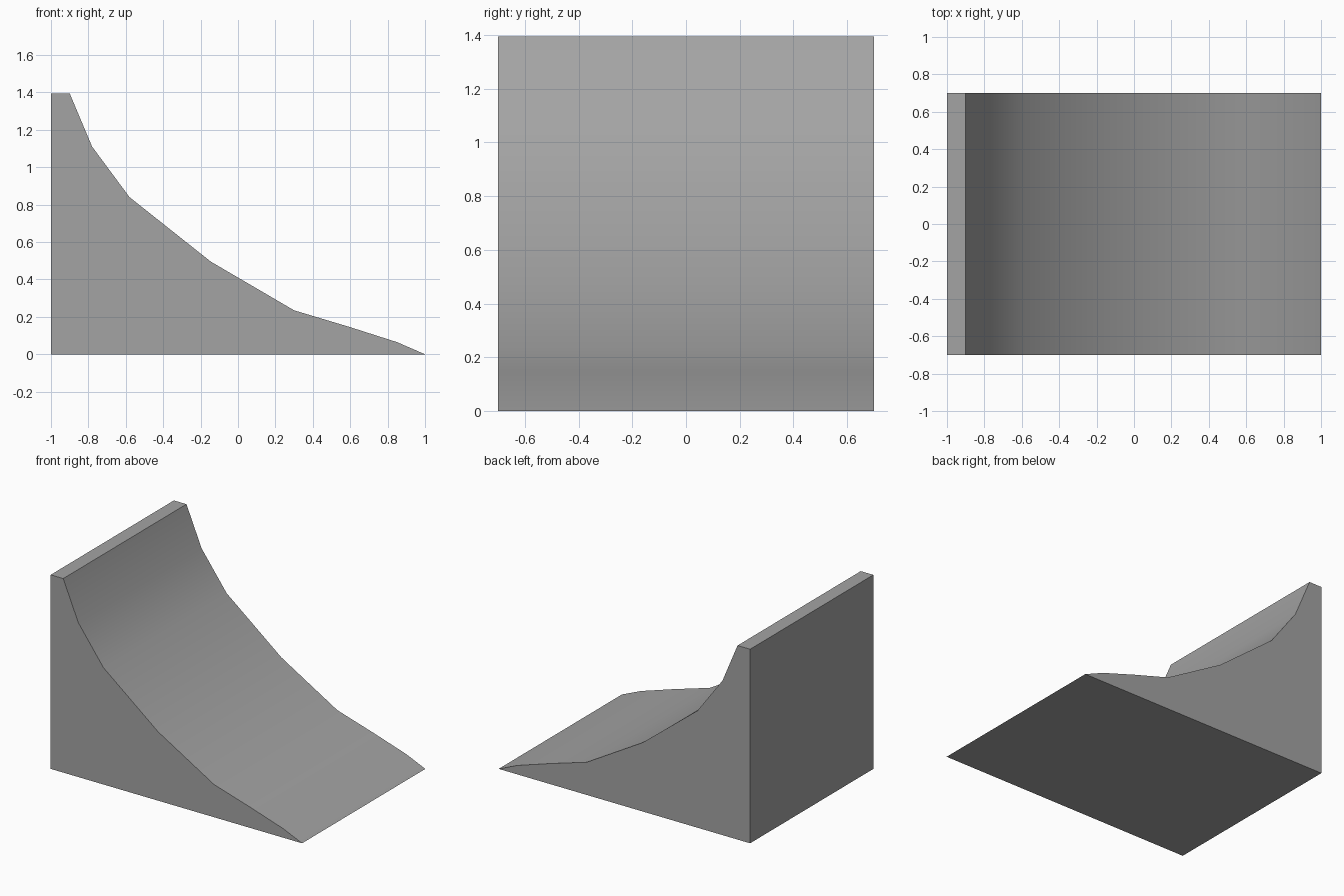
import bpy
import bmesh
import math
from mathutils import Vector

HALF_WIDTH = 0.7

cube = bpy.data.objects.get("Cube")
if cube:
    bpy.data.objects.remove(cube, do_unlink=True)

# Plain grey
grey = bpy.data.materials.new("plain_grey")
grey.use_nodes = True
colour = (0.37, 0.37, 0.37, 1)
grey.diffuse_color = colour
grey.node_tree.nodes["Principled BSDF"].inputs["Base Color"].default_value = colour

# Side profile: tall back wall, narrow top ledge, curved slope down to the toe
profile = [(-1, 0), (-1, 1.395), (-0.9, 1.395), (-0.78, 1.11), (-0.58, 0.84),
           (-0.145, 0.495), (0.3, 0.235), (0.59, 0.148), (0.85, 0.065), (1, 0)]

# Extrude the profile across the width
bm = bmesh.new()
side = bm.faces.new([bm.verts.new((x, -HALF_WIDTH, z)) for x, z in profile])
result = bmesh.ops.extrude_face_region(bm, geom=[side], use_keep_orig=True)
far_verts = [g for g in result["geom"] if isinstance(g, bmesh.types.BMVert)]
bmesh.ops.translate(bm, verts=far_verts, vec=Vector((0, 2 * HALF_WIDTH, 0)))
bmesh.ops.recalc_face_normals(bm, faces=bm.faces)

mesh = bpy.data.meshes.new("curved_ramp")
bm.to_mesh(mesh)
bm.free()
mesh.materials.append(grey)
ramp = bpy.data.objects.new("curved_ramp", mesh)
bpy.context.collection.objects.link(ramp)

# Smooth slope with crisp outer edges
bpy.ops.object.select_all(action="DESELECT")
ramp.select_set(True)
bpy.context.view_layer.objects.active = ramp
bpy.ops.object.shade_smooth_by_angle(angle=math.radians(30))
